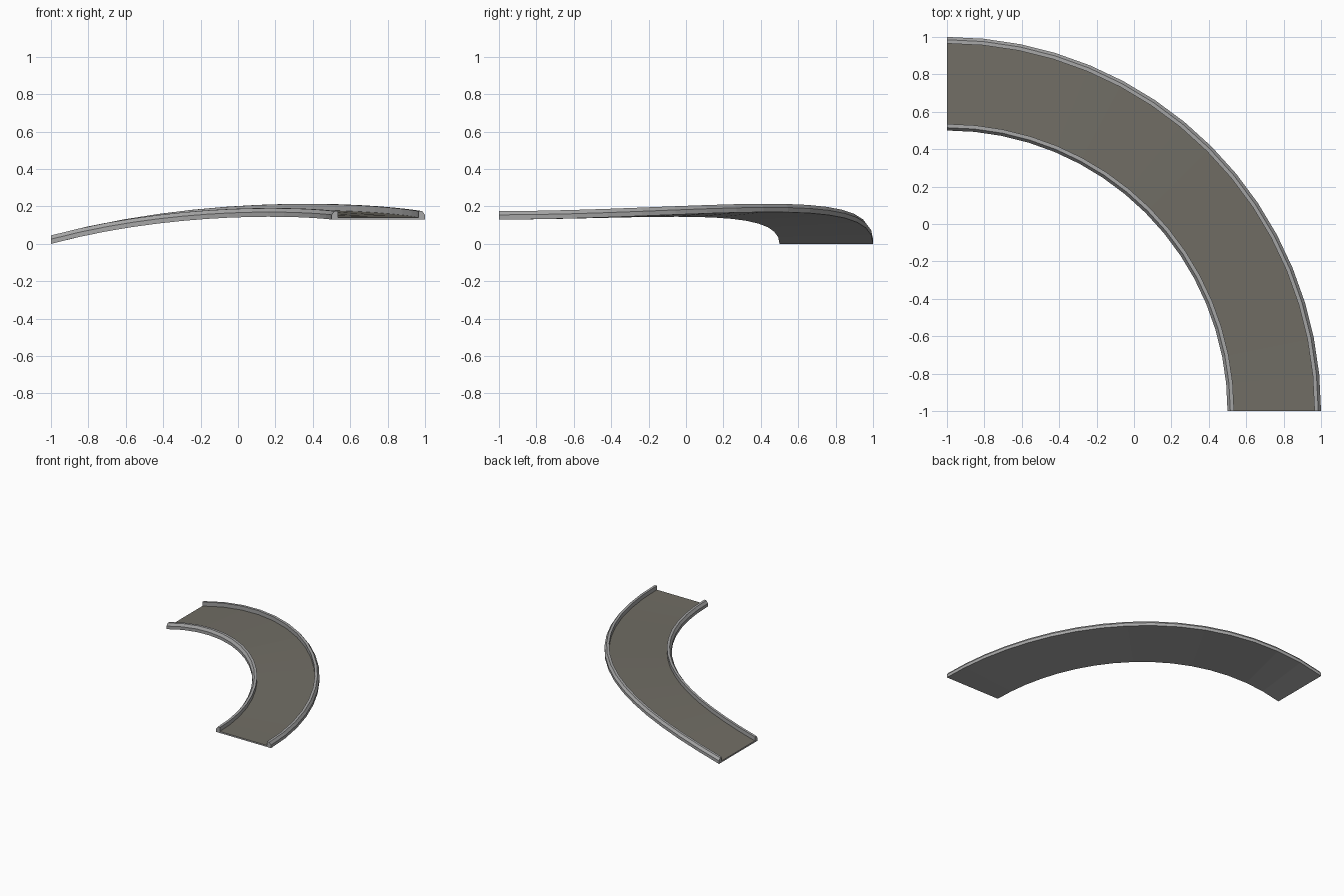
import bpy, math

if "Cube" in bpy.data.objects:
    bpy.data.objects.remove(bpy.data.objects["Cube"])

SEGMENTS = 16
R_IN, R_OUT = 1.5, 2.0
RISE, START_SLOPE = 0.13, 0.267


def material(name, rgb):
    m = bpy.data.materials.new(name)
    m.diffuse_color = (*rgb, 1)
    m.use_nodes = True
    m.node_tree.nodes["Principled BSDF"].inputs["Base Color"].default_value = m.diffuse_color
    return m


def height(r, t):
    # Climbs steeply at the low end and levels out at the high end
    length = r * math.pi / 2
    return (RISE * (3 * t * t - 2 * t ** 3)
            + START_SLOPE * length * (t ** 3 - 2 * t * t + t))


def sweep(name, profile, colours, face_mats):
    # Sweep a closed (radius, height) profile round the quarter turn
    n = len(profile)
    verts, faces, mats = [], [], []
    for i in range(SEGMENTS + 1):
        t = i / SEGMENTS
        a = math.pi / 2 * (1 - t)
        for r, z in profile:
            verts.append((-1 + r * math.cos(a), -1 + r * math.sin(a), z + height(r, t)))
    for i in range(SEGMENTS):
        for j in range(n):
            k = (j + 1) % n
            faces.append((i * n + j, i * n + k, (i + 1) * n + k, (i + 1) * n + j))
            mats.append(face_mats[j])
    faces += [tuple(reversed(range(n))), tuple(SEGMENTS * n + j for j in range(n))]
    mats += [0, 0]
    mesh = bpy.data.meshes.new(name)
    mesh.from_pydata(verts, [], faces)
    for m in colours:
        mesh.materials.append(m)
    mesh.polygons.foreach_set("material_index", mats)
    ob = bpy.data.objects.new(name, mesh)
    bpy.context.collection.objects.link(ob)
    return ob


grey = material("kerb grey", (0.38, 0.38, 0.38))
brown = material("road surface", (0.165, 0.155, 0.13))

# Kerb outline measured from the outer edge: offset inward, height
kerb = [(0, 0), (0, 0.025), (0.015, 0.045), (0.035, 0.045), (0.035, 0.012)]
outer = [(R_OUT - d, z) for d, z in kerb]
inner = [(R_IN + d, z) for d, z in reversed(kerb)]

# One channel section: underside, outer kerb, road, inner kerb
section = outer + inner
road_edge = len(outer) - 1
sweep("curved_ramp_track", section, [grey, brown],
      [1 if j == road_edge else 0 for j in range(len(section))])
